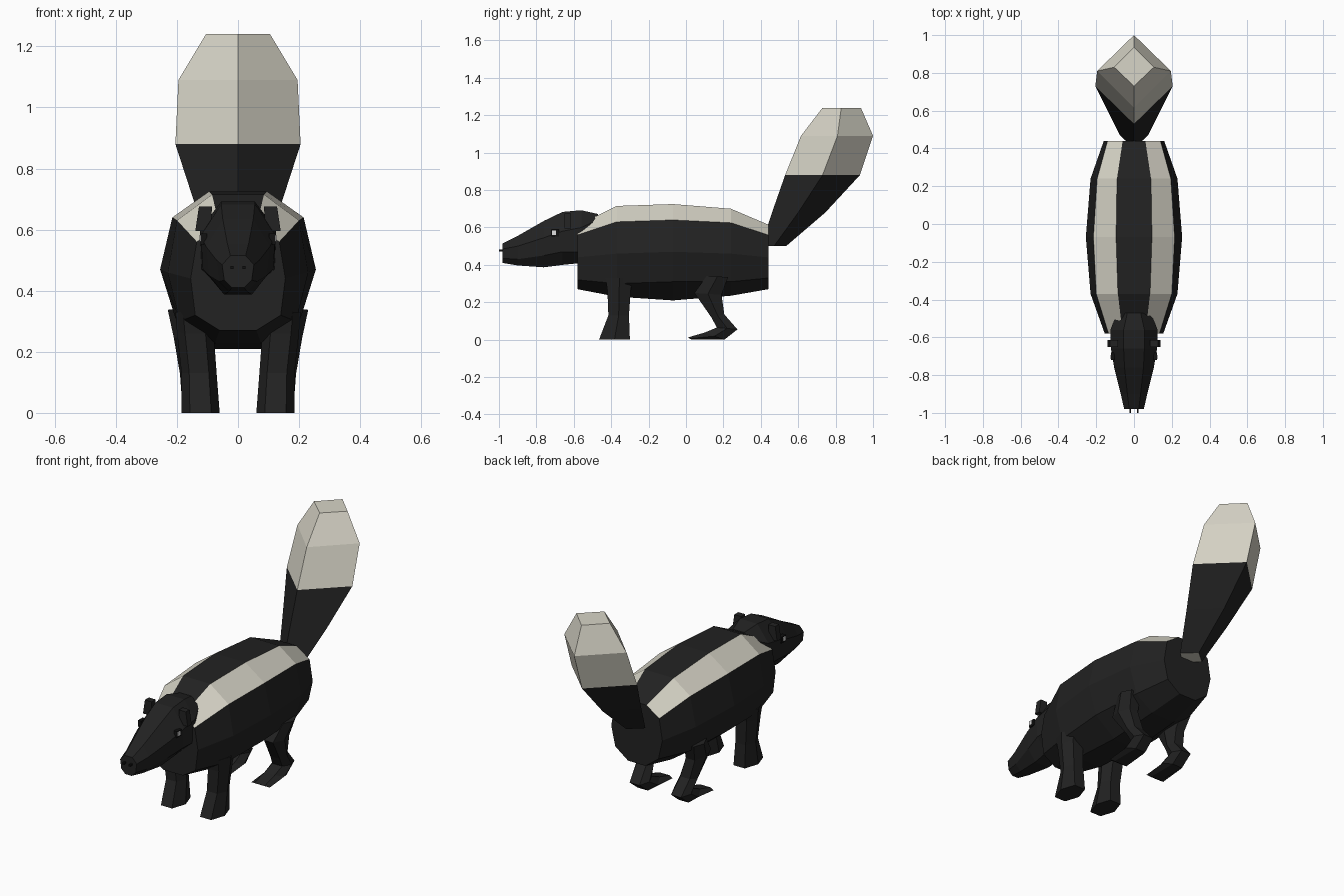
import bpy, bmesh

if "Cube" in bpy.data.objects:
    bpy.data.objects.remove(bpy.data.objects["Cube"])


def material(name, r, g, b):
    m = bpy.data.materials.new(name)
    m.diffuse_color = (r, g, b, 1)
    m.use_nodes = True
    m.node_tree.nodes["Principled BSDF"].inputs["Base Color"].default_value = m.diffuse_color
    return m


BLACK = material("black fur", 0.016, 0.016, 0.016)
CREAM = material("cream fur", 0.68, 0.66, 0.57)
NOSE = material("nose black", 0.006, 0.006, 0.006)
GLINT = material("eye glint", 0.75, 0.75, 0.75)


def loft(name, rings, mats=(BLACK,), rule=None):
    """Skin rings of equal point count, cap both ends, colour faces by rule."""
    bm = bmesh.new()
    loops = [[bm.verts.new(p) for p in ring] for ring in rings]
    n = len(loops[0])
    for a, b in zip(loops, loops[1:]):
        for i in range(n):
            j = (i + 1) % n
            bm.faces.new((a[i], a[j], b[j], b[i]))
    bm.faces.new(loops[0])
    bm.faces.new(loops[-1])
    bmesh.ops.recalc_face_normals(bm, faces=bm.faces)
    for f in bm.faces:
        f.material_index = rule(f) if rule else 0
    me = bpy.data.meshes.new(name)
    bm.to_mesh(me)
    bm.free()
    for m in mats:
        me.materials.append(m)
    ob = bpy.data.objects.new(name, me)
    bpy.context.collection.objects.link(ob)
    return ob


def mirrored(y, half):
    """Closed cross-section at y from its right half (x, z), top to bottom."""
    return [(x, y, z) for x, z in half] + [(-x, y, z) for x, z in reversed(half)]


def box(name, center, size, mat, side=1):
    cx, cy, cz = center
    sx, sy, sz = (s / 2 for s in size)
    rings = [[(side * (cx + u * sx), cy + k * sy, cz + w * sz)
              for u, w in ((-1, -1), (1, -1), (1, 1), (-1, 1))] for k in (-1, 1)]
    return loft(name, rings, (mat,))


# Body: ten-sided barrel, cream on the two upper shoulder facets
body = [
    (-.58, [(.06, .61), (.135, .56), (.155, .44), (.14, .32), (.06, .27)]),
    (-.37, [(.085, .715), (.20, .63), (.23, .46), (.19, .30), (.075, .23)]),
    (-.07, [(.095, .725), (.215, .64), (.255, .47), (.205, .31), (.08, .21)]),
    (.24, [(.09, .70), (.195, .625), (.23, .46), (.185, .31), (.075, .235)]),
    (.44, [(.06, .615), (.14, .56), (.16, .44), (.135, .33), (.055, .27)]),
]


def stripe(f):
    c = f.calc_center_median()
    return int(c.z > .56 and abs(c.x) > .05)


loft("body", [mirrored(y, h) for y, h in body], (BLACK, CREAM), stripe)

# Tail: diamond section, cream above the middle and on the underside cap
tail = [  # z, front y, side y, back y, half width
    (.50, .40, .47, .535, .075),
    (.68, .46, .60, .745, .14),
    (.88, .53, .73, .93, .205),
    (1.09, .615, .81, 1.0, .195),
    (1.24, .73, .83, .935, .105),
]
loft("tail", [[(0, f, z), (w, s, z), (0, b, z), (-w, s, z)] for z, f, s, b, w in tail],
     (BLACK, CREAM), lambda f: int(f.calc_center_median().z > .88 or f.normal.z < -.98))

# Head: tapering from the neck to a blunt snout
head = [
    (-.98, [(.025, .515), (.052, .485), (.045, .435), (.02, .41)]),
    (-.90, [(.035, .555), (.07, .50), (.062, .43), (.03, .397)]),
    (-.76, [(.05, .635), (.105, .545), (.095, .45), (.045, .387)]),
    (-.66, [(.055, .683), (.122, .58), (.115, .47), (.05, .40)]),
    (-.56, [(.055, .692), (.125, .60), (.12, .47), (.05, .41)]),
    (-.47, [(.035, .672), (.09, .64), (.09, .50), (.04, .44)]),
]
loft("head", [mirrored(y, h) for y, h in head])

front_leg = [  # front (y, z), back (y, z), inner x, outer x
    ((-.43, .33), (-.28, .33), .09, .205),
    ((-.42, .26), (-.295, .27), .08, .20),
    ((-.415, .13), (-.305, .13), .07, .185),
    ((-.465, .0), (-.30, .0), .06, .185),
]
hind_leg = [
    ((.11, .34), (.225, .335), .12, .23),
    ((.045, .25), (.19, .24), .11, .21),
    ((.135, .12), (.205, .135), .085, .19),
    ((.165, .065), (.275, .055), .075, .185),
    ((.10, .038), (.205, 0), .07, .185),
    ((.01, .012), (.03, 0), .07, .185),
]


def limb_ring(s, front, back, xi, xo):
    """Six-sided ring: narrow front and back edges, wide middle."""
    d = (xo - xi) * .22
    my, mz = (front[0] + back[0]) / 2, (front[1] + back[1]) / 2
    pts = [(xi + d, *front), (xo - d, *front), (xo, my, mz),
           (xo - d, *back), (xi + d, *back), (xi, my, mz)]
    return [(s * x, y, z) for x, y, z in pts]


for s, side in ((1, "right"), (-1, "left")):
    loft(f"front_leg_{side}", [limb_ring(s, *r) for r in front_leg])
    loft(f"hind_leg_{side}", [limb_ring(s, *r) for r in hind_leg])
    # Ears: thin upright slabs flaring down and outwards
    ear = [(.085, .675), (.128, .675), (.14, .595), (.09, .595)]
    loft(f"ear_{side}", [[(s * x, y, z) for x, z in ear] for y in (-.65, -.615)])
    # Eyes with a small bright glint, and nostrils
    box(f"eye_{side}", (.112, -.70, .57), (.02, .04, .036), NOSE, s)
    box(f"eye_glint_{side}", (.1225, -.705, .572), (.006, .022, .022), GLINT, s)
    box(f"nostril_{side}", (.02, -.985, .476), (.01, .03, .01), NOSE, s)
